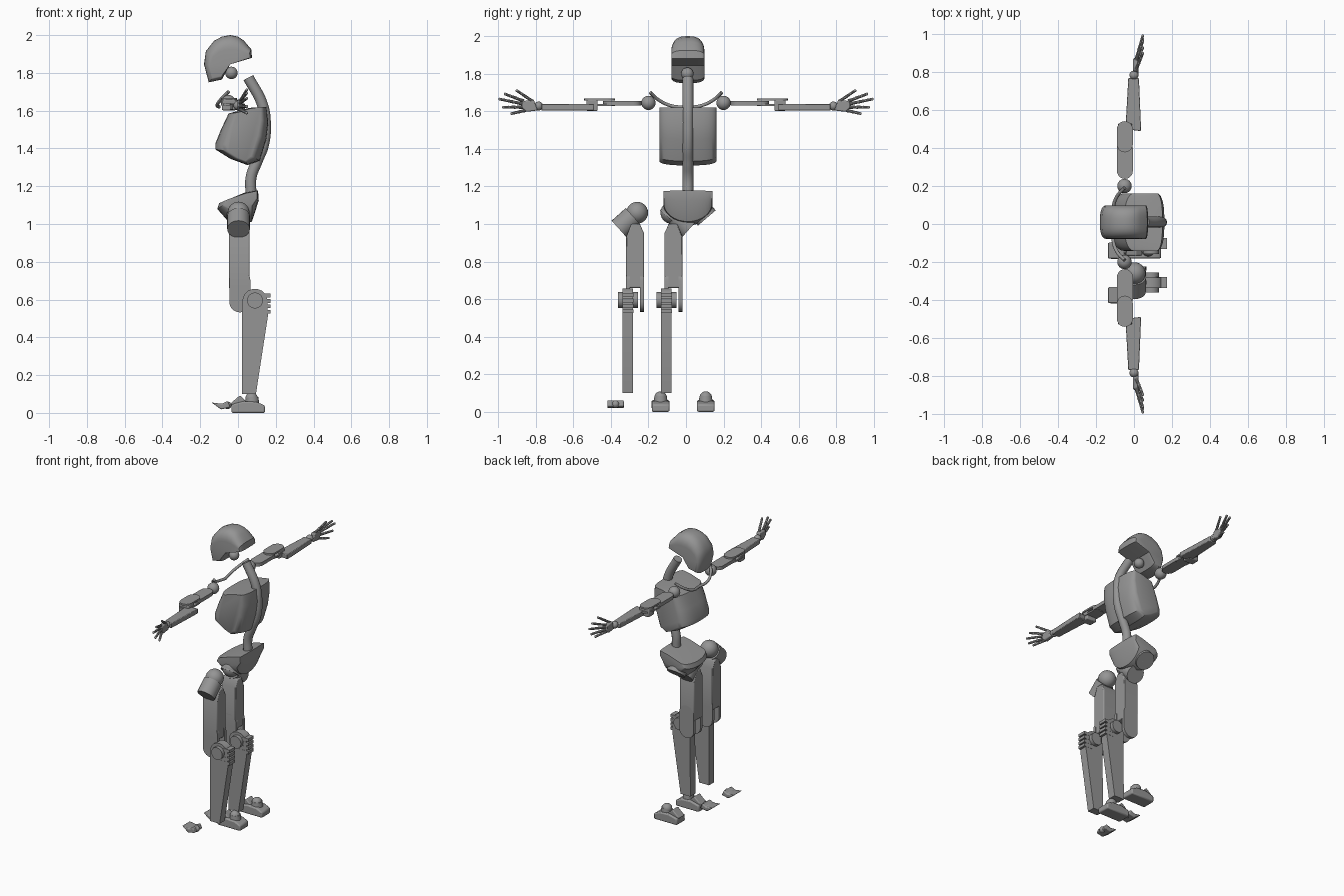
import bpy, bmesh, math
from mathutils import Vector

cube = bpy.data.objects.get("Cube")
if cube:
    bpy.data.objects.remove(cube)

grey = bpy.data.materials.new("plain_grey")
grey.use_nodes = True
GREY = (0.3, 0.3, 0.3, 1)
grey.diffuse_color = GREY
grey.node_tree.nodes["Principled BSDF"].inputs["Base Color"].default_value = GREY


def finish(name, bm, bevel=0.0):
    bmesh.ops.recalc_face_normals(bm, faces=bm.faces)
    me = bpy.data.meshes.new(name)
    bm.to_mesh(me)
    bm.free()
    me.materials.append(grey)
    ob = bpy.data.objects.new(name, me)
    bpy.context.collection.objects.link(ob)
    if bevel:
        mod = ob.modifiers.new("soft_edge", 'BEVEL')
        mod.width, mod.segments = bevel, 2
    bpy.ops.object.select_all(action='DESELECT')
    ob.select_set(True)
    bpy.context.view_layer.objects.active = ob
    bpy.ops.object.shade_smooth_by_angle(angle=math.radians(32))
    return ob


def place(axis, a, b, d):
    """Point from two outline coordinates and a depth along the axis."""
    return {'x': (d, a, b), 'y': (a, d, b), 'z': (a, b, d)}[axis]


def loft(name, rings, bevel=0.0):
    bm = bmesh.new()
    rows = [[bm.verts.new(p) for p in ring] for ring in rings]
    n = len(rows[0])
    for r, q in zip(rows, rows[1:]):
        for i in range(n):
            bm.faces.new((r[i], r[(i + 1) % n], q[(i + 1) % n], q[i]))
    bm.faces.new(rows[0])
    bm.faces.new(rows[-1])
    return finish(name, bm, bevel)


def prism(name, outline, axis, lo, hi, bevel=0.0):
    return loft(name, [[place(axis, a, b, d) for a, b in outline] for d in (lo, hi)], bevel)


def bulged(name, middle, side, half, power, y0=0.01):
    """Body whose middle profile blends to a smaller flat profile on each side."""
    rings = []
    for k in range(-8, 9):
        u = math.sin(k / 8 * math.pi / 2)
        t = math.sqrt(max(0, 1 - abs(u) ** power))
        rings.append([(s[0] + (m[0] - s[0]) * t, y0 + u * half, s[1] + (m[1] - s[1]) * t)
                      for m, s in zip(middle, side)])
    return loft(name, rings)


def capsule(a, b0, b1, r, steps=10):
    """Outline of a slot running along the second coordinate."""
    arc = [math.pi * i / steps for i in range(steps + 1)]
    return ([(a + r * math.cos(t), b1 + r * math.sin(t)) for t in arc]
            + [(a - r * math.cos(t), b0 - r * math.sin(t)) for t in arc])


def ball(name, c, r):
    bm = bmesh.new()
    bmesh.ops.create_uvsphere(bm, u_segments=24, v_segments=14, radius=r)
    bmesh.ops.translate(bm, verts=bm.verts, vec=c)
    return finish(name, bm)


def rod(name, p, q, r, r2=None, sides=24):
    p, q = Vector(p), Vector(q)
    bm = bmesh.new()
    bmesh.ops.create_cone(bm, cap_ends=True, segments=sides, radius1=r,
                          radius2=r if r2 is None else r2, depth=(q - p).length)
    bmesh.ops.rotate(bm, verts=bm.verts, matrix=(q - p).to_track_quat('Z', 'Y').to_matrix())
    bmesh.ops.translate(bm, verts=bm.verts, vec=(p + q) / 2)
    return finish(name, bm)


def tube(name, pts, r):
    cu = bpy.data.curves.new(name, 'CURVE')
    cu.dimensions, cu.bevel_depth, cu.bevel_resolution = '3D', r, 4
    cu.use_fill_caps = True
    sp = cu.splines.new('BEZIER')
    sp.bezier_points.add(len(pts) - 1)
    for bp, p in zip(sp.bezier_points, pts):
        bp.co = p
        bp.handle_left_type = bp.handle_right_type = 'AUTO'
    cu.materials.append(grey)
    ob = bpy.data.objects.new(name, cu)
    bpy.context.collection.objects.link(ob)


# Head and neck
bulged("head",
       [(-.155, 1.75), (-.18, 1.845), (-.17, 1.915), (-.127, 1.97), (-.085, 1.992), (-.042, 2.0),
        (0, 1.992), (.032, 1.97), (.07, 1.925), (.074, 1.88), (-.042, 1.845), (-.085, 1.765)],
       [(-.135, 1.775), (-.148, 1.84), (-.132, 1.885), (-.1, 1.91), (-.07, 1.92), (-.03, 1.923),
        (0, 1.92), (.025, 1.913), (.058, 1.9), (.063, 1.88), (-.042, 1.845), (-.085, 1.785)],
       .088, 3)
ball("jaw_joint", (-.035, .007, 1.80), .033)
tube("spine", [(.055, .01, 1.775), (.13, .01, 1.63), (.145, .01, 1.53), (.135, .01, 1.42),
               (.1, .01, 1.33), (.07, .01, 1.25), (.068, .01, 1.16)], .029)

# Chest and pelvis
bulged("chest",
       [(-.05, 1.585), (.06, 1.615), (.15, 1.62), (.16, 1.54), (.15, 1.45), (.115, 1.335),
        (.05, 1.312), (-.04, 1.345), (-.12, 1.395), (-.12, 1.425), (-.09, 1.5)],
       [(0, 1.59), (.06, 1.61), (.12, 1.62), (.12, 1.55), (.105, 1.47), (.07, 1.36),
        (.04, 1.335), (0, 1.35), (-.05, 1.385), (-.05, 1.42), (-.03, 1.5)],
       .152, 3)
bulged("pelvis",
       [(-.11, 1.08), (-.1, 1.11), (.037, 1.167), (.106, 1.178), (.11, 1.125), (.074, 1.013),
        (.01, .992), (-.042, 1.003)],
       [(-.07, 1.105), (-.055, 1.13), (.04, 1.162), (.1, 1.175), (.1, 1.14), (.074, 1.115),
        (.027, 1.1), (-.03, 1.09)],
       .13, 2)

for s, side in ((1, "left"), (-1, "right")):
    rod(side + "_hip_socket", (0, .01 + s * .06, 1.08), (0, .01 + s * .101, 1.032), .062)

    # Arm
    tube(side + "_collar_bone", [(-.05, s * .19, 1.7), (-.09, s * .145, 1.66),
                                 (-.11, s * .08, 1.63), (-.1, .004, 1.62)], .009)
    ball(side + "_shoulder", (-.05, s * .2, 1.645), .038)
    prism(side + "_upper_arm", capsule(-.048, s * .28, s * .4, s * .042), 'z', 1.632, 1.656)
    for z in (1.628, 1.657):
        prism(side + "_elbow_plate", capsule(-.048, s * .42, s * .5, s * .042), 'z', z, z + .011)
    prism(side + "_elbow_block", [(-.085, s * .47), (-.01, s * .47), (-.01, s * .53),
                                  (-.085, s * .53)], 'z', 1.602, 1.66, .006)
    prism(side + "_forearm", [(-.045, s * .5), (.036, s * .49), (.036, s * .53),
                              (.026, s * .77), (-.03, s * .77)], 'z', 1.604, 1.638, .004)

    # Hand
    ball(side + "_wrist", (0, s * .785, 1.628), .024)
    prism(side + "_palm", [(s * .79, 1.605), (s * .85, 1.597), (s * .875, 1.62),
                           (s * .872, 1.655), (s * .81, 1.66)], 'x', -.005, .025, .006)
    for base, tip in (((.865, 1.655), (.963, 1.692)), ((.87, 1.64), (.992, 1.665)),
                      ((.87, 1.622), (.972, 1.622)), ((.855, 1.605), (.928, 1.588)),
                      ((.815, 1.652), (.9, 1.71))):
        joints = [(.012 + .034 * t, s * (base[0] + (tip[0] - base[0]) * t),
                   base[1] + (tip[1] - base[1]) * t) for t in (0, .4, .72, 1)]
        for k in range(3):
            rod(side + "_finger", joints[k], joints[k + 1], .0095 - k * .001, .007, 10)
            ball(side + "_knuckle", joints[k + 1], .0085 - k * .0005)

# Legs: the sections of each leg are set apart sideways
for s, side, thigh, shin, foot, toe in ((1, "right", -.271, -.309, -.135, -.375),
                                        (-1, "left", -.067, -.104, .105, -.14)):
    ball(side + "_hip_ball", (.003, thigh + s * .011, 1.06), .058)
    rod(side + "_hip_link", (.003, thigh - s * .01, 1.04), (.003, thigh - s * .085, .973), .06)
    prism(side + "_thigh", [(thigh + s * a, z) for a, z in
                            ((-.048, .66), (.048, .66), (.048, .95), (.025, 1.0),
                             (-.02, 1.0), (-.048, .93))], 'x', -.048, .062, .006)
    for d in (-.037, .037):
        prism(side + "_knee_fork", capsule(.01, .588, .7, .056), 'y',
              thigh + d - .011, thigh + d + .011)

    # Lower leg with ribbed knee
    arc = [math.pi * (1 - i / 10) for i in range(11)]
    prism(side + "_shin", [(.02, .1), (.022, .595)]
          + [(.09 + .066 * math.cos(t), .595 + .062 * math.sin(t)) for t in arc]
          + [(.158, .51), (.095, .1)], 'y', shin - .028, shin + .028)
    rod(side + "_knee_axle", (.09, shin - .053, .595), (.09, shin + .053, .595), .042)
    for k in range(4):
        z = .535 + k * .029
        prism(side + "_knee_rib", [(.1, z - .01), (.173, z - .01), (.173, z + .01), (.1, z + .01)],
              'y', shin - .029, shin + .029)

    # Foot and loose toe piece
    prism(side + "_sole", [(-.035, 0), (.143, 0), (.143, .038), (.1, .058), (.03, .062),
                           (-.035, .045)], 'y', foot - .047, foot + .047, .008)
    prism(side + "_instep", [(-.045, .045), (.01, .093), (.045, .06), (.03, .03)],
          'y', foot - .032, foot + .032, .006)
    rod(side + "_ankle", (.075, foot, .05), (.075, foot, .085), .037, .033)
    ball(side + "_ankle_ball", (.072, foot, .076), .033)
    prism(side + "_toe", [(-.14, .055), (-.085, .048), (-.055, .063), (-.04, .03), (-.09, .018)],
          'y', toe - .044, toe + .044, .006)
    ball(side + "_toe_joint", (-.055, toe, .04), .02)
